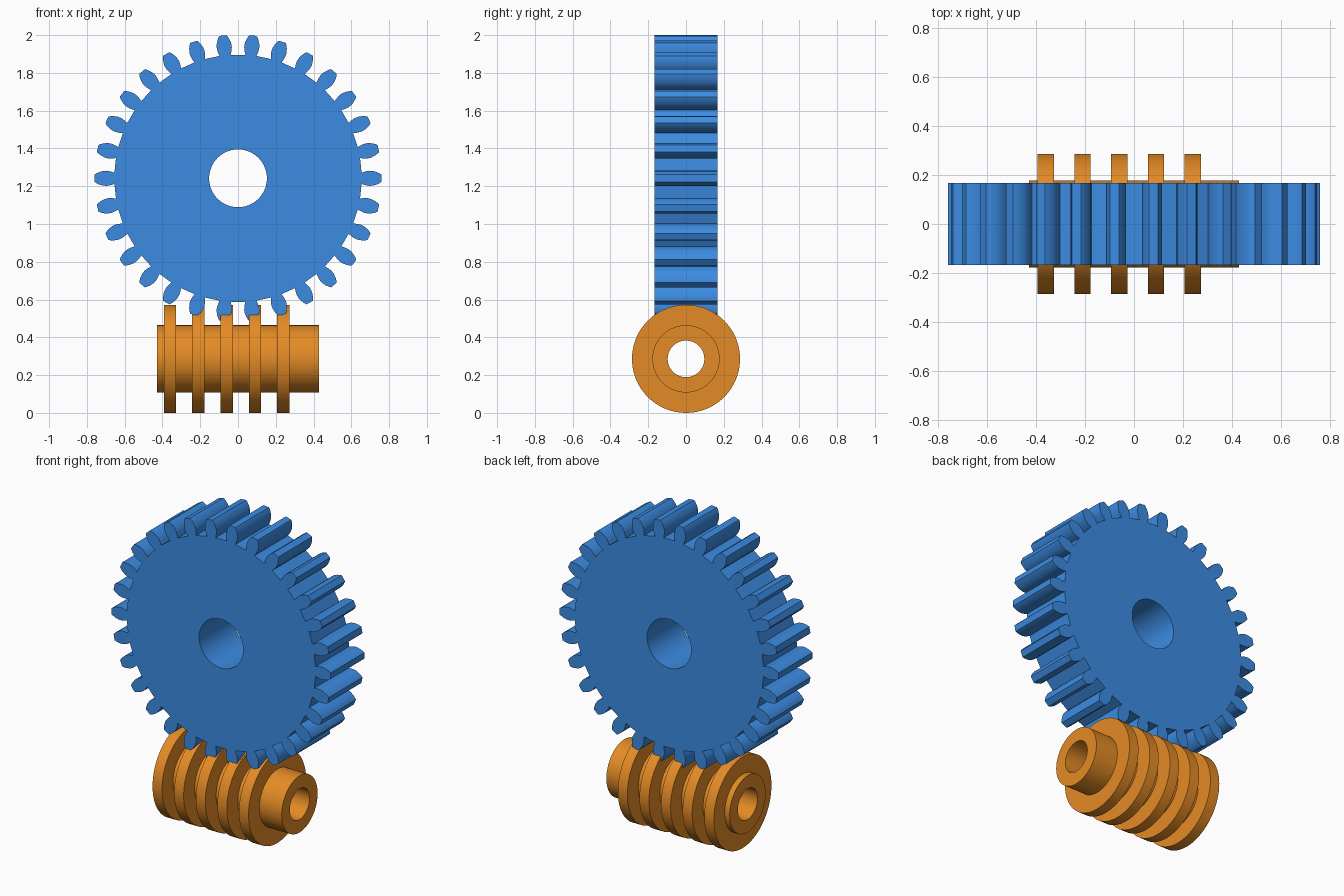
import bpy, bmesh
from math import sin, cos, pi
from mathutils import Vector

if "Cube" in bpy.data.objects:
    bpy.data.objects.remove(bpy.data.objects["Cube"], do_unlink=True)


def material(name, rgb):
    m = bpy.data.materials.new(name)
    m.use_nodes = True
    m.diffuse_color = (*rgb, 1)
    m.node_tree.nodes["Principled BSDF"].inputs["Base Color"].default_value = (*rgb, 1)
    return m


def finish(bm, name, mat, location):
    bmesh.ops.recalc_face_normals(bm, faces=bm.faces)
    mesh = bpy.data.meshes.new(name)
    bm.to_mesh(mesh)
    bm.free()
    mesh.materials.append(mat)
    obj = bpy.data.objects.new(name, mesh)
    obj.location = location
    bpy.context.collection.objects.link(obj)
    bpy.ops.object.select_all(action='DESELECT')
    obj.select_set(True)
    bpy.context.view_layer.objects.active = obj
    bpy.ops.object.shade_smooth_by_angle(angle=pi / 7)
    return obj


blue = material("gear blue", (0.045, 0.26, 0.76))
orange = material("worm orange", (0.78, 0.26, 0.019))

# Gear wheel: flat annulus with one leaf-shaped face per tooth, then extruded
TEETH, BORE, HALF_DEPTH = 30, 0.153, 0.167
FLANK = [(0.655, 0.030), (0.675, 0.036), (0.695, 0.040), (0.715, 0.039),
         (0.735, 0.033), (0.75, 0.026), (0.76, 0.019)]  # radius, half width
pitch = 2 * pi / TEETH

bm = bmesh.new()


def polar(radius, angle):
    return bm.verts.new((radius * cos(angle), -HALF_DEPTH, radius * sin(angle)))


bore, root = [], []
for k in range(TEETH):
    a = k * pitch
    right = [polar(r, a - w / r) for r, w in FLANK]
    left = [polar(r, a + w / r) for r, w in FLANK]
    bm.faces.new(right + left[::-1])
    root += [right[0], left[0]]
    bore += [polar(BORE, a - pitch / 4), polar(BORE, a + pitch / 4)]
for i in range(len(root)):
    bm.faces.new((bore[i - 1], root[i - 1], root[i], bore[i]))
moved = bmesh.ops.extrude_face_region(bm, geom=bm.faces[:], use_keep_orig=True)["geom"]
bmesh.ops.translate(bm, vec=Vector((0, 2 * HALF_DEPTH, 0)),
                    verts=[v for v in moved if isinstance(v, bmesh.types.BMVert)])
finish(bm, "gear_wheel", blue, (0, 0, 1.242))

# Worm: hollow shaft with five square threads, turned about x
SHAFT, CREST, HOLE, HALF_LENGTH, SEGMENTS = 0.178, 0.286, 0.097, 0.428, 72
profile = [(-HALF_LENGTH, HOLE), (-HALF_LENGTH, SHAFT)]
for k in range(5):
    x = -0.36 + k * 0.15
    profile += [(x - 0.033, SHAFT), (x - 0.033, CREST), (x + 0.033, CREST), (x + 0.033, SHAFT)]
profile += [(HALF_LENGTH, SHAFT), (HALF_LENGTH, HOLE)]

bm = bmesh.new()
rings = []
for x, r in profile:
    angles = [2 * pi * i / SEGMENTS for i in range(SEGMENTS)]
    rings.append([bm.verts.new((x, r * cos(a), r * sin(a))) for a in angles])
for j in range(len(rings)):
    for i in range(SEGMENTS):
        bm.faces.new((rings[j - 1][i - 1], rings[j - 1][i], rings[j][i], rings[j][i - 1]))
finish(bm, "worm_screw", orange, (0, 0, CREST))
